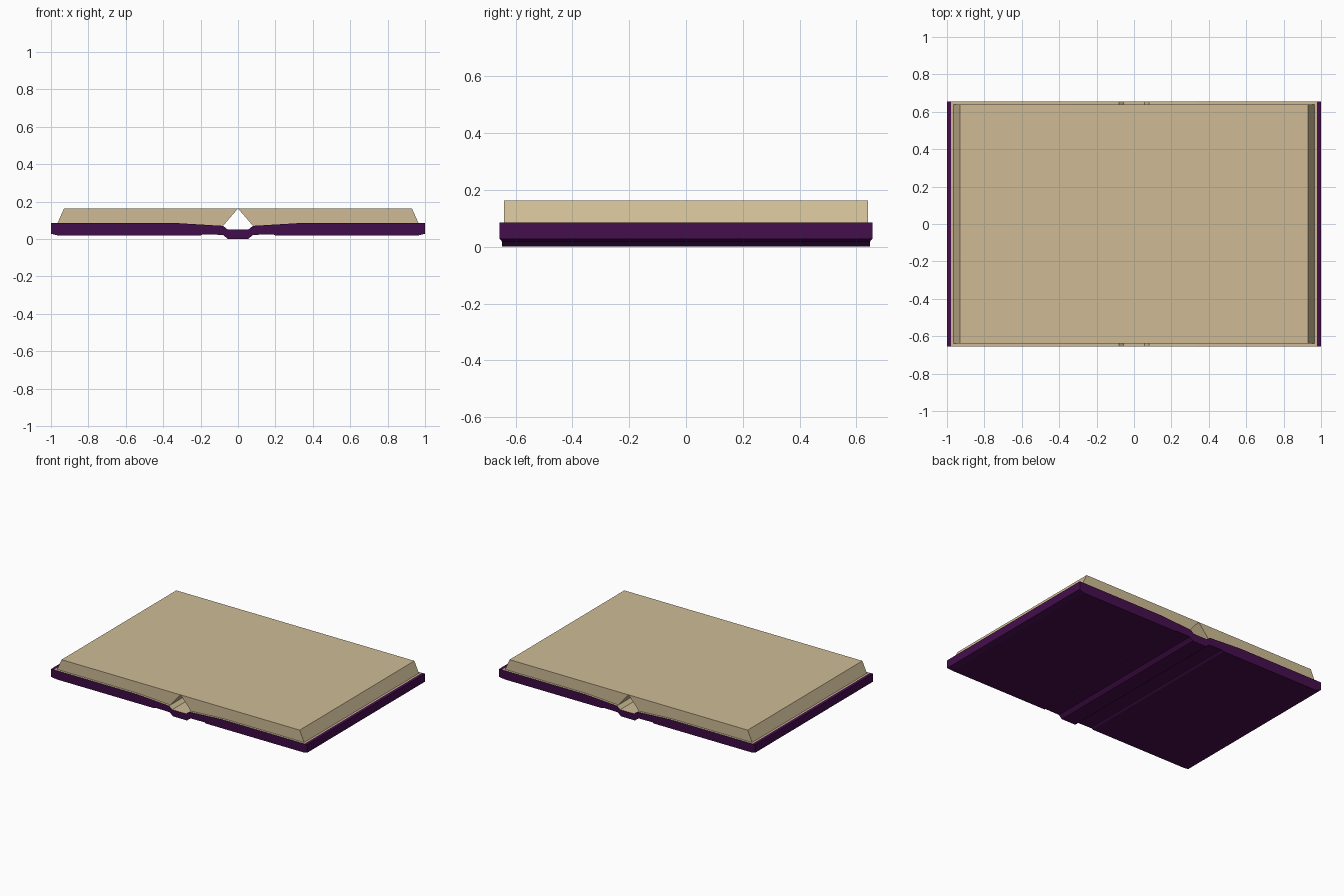
import bpy

if "Cube" in bpy.data.objects:
    bpy.data.objects.remove(bpy.data.objects["Cube"])


def material(name, rgb):
    m = bpy.data.materials.new(name)
    m.diffuse_color = (*rgb, 1)
    m.use_nodes = True
    m.node_tree.nodes["Principled BSDF"].inputs["Base Color"].default_value = m.diffuse_color
    return m


purple = material("dark purple cover", (0.061, 0.0044, 0.076))
tan = material("tan paper", (0.62, 0.50, 0.30))


def extrude(name, profile, depths, mats):
    """Extrude an x/z profile along y; depths gives the half length at each point."""
    n = len(profile)
    verts = [(x, -d, z) for (x, z), d in zip(profile, depths)]
    verts += [(x, d, z) for (x, z), d in zip(profile, depths)]
    faces = [tuple(range(n)), tuple(range(2 * n - 1, n - 1, -1))]
    faces += [((i + 1) % n, i, n + i, n + (i + 1) % n) for i in range(n)]
    mesh = bpy.data.meshes.new(name)
    mesh.from_pydata(verts, [], faces)
    for m in mats:
        mesh.materials.append(m)
    mesh.update()
    ob = bpy.data.objects.new(name, mesh)
    bpy.context.collection.objects.link(ob)
    return ob


# Cover: spine and two boards in one profile (right half, bottom then top)
bottom = [(0.055, 0.0), (0.08, 0.022), (0.19, 0.024), (0.2, 0.018), (0.96, 0.018), (1.0, 0.028)]
top = [(1.0, 0.085), (0.978, 0.085), (0.33, 0.085), (0.08, 0.07), (0.055, 0.05)]
half = bottom + top
profile = half + [(-x, z) for x, z in reversed(half)]
half_depths = [0.648] * 5 + [0.656] * 6
cover = extrude("cover", profile, half_depths + half_depths[::-1], [purple, tan])

# Inner lining: upward faces inside the purple rim
for p in cover.data.polygons:
    if p.normal.z > 0.3 and abs(p.center.x) < 0.97:
        p.material_index = 1

# Page blocks: meet at the top centre, leaving a gap above the spine
page = [(0.0, 0.163), (0.08, 0.07), (0.33, 0.085), (0.965, 0.085), (0.93, 0.163)]
extrude("right_pages", page, [0.64] * 5, [tan])
extrude("left_pages", [(-x, z) for x, z in reversed(page)], [0.64] * 5, [tan])
